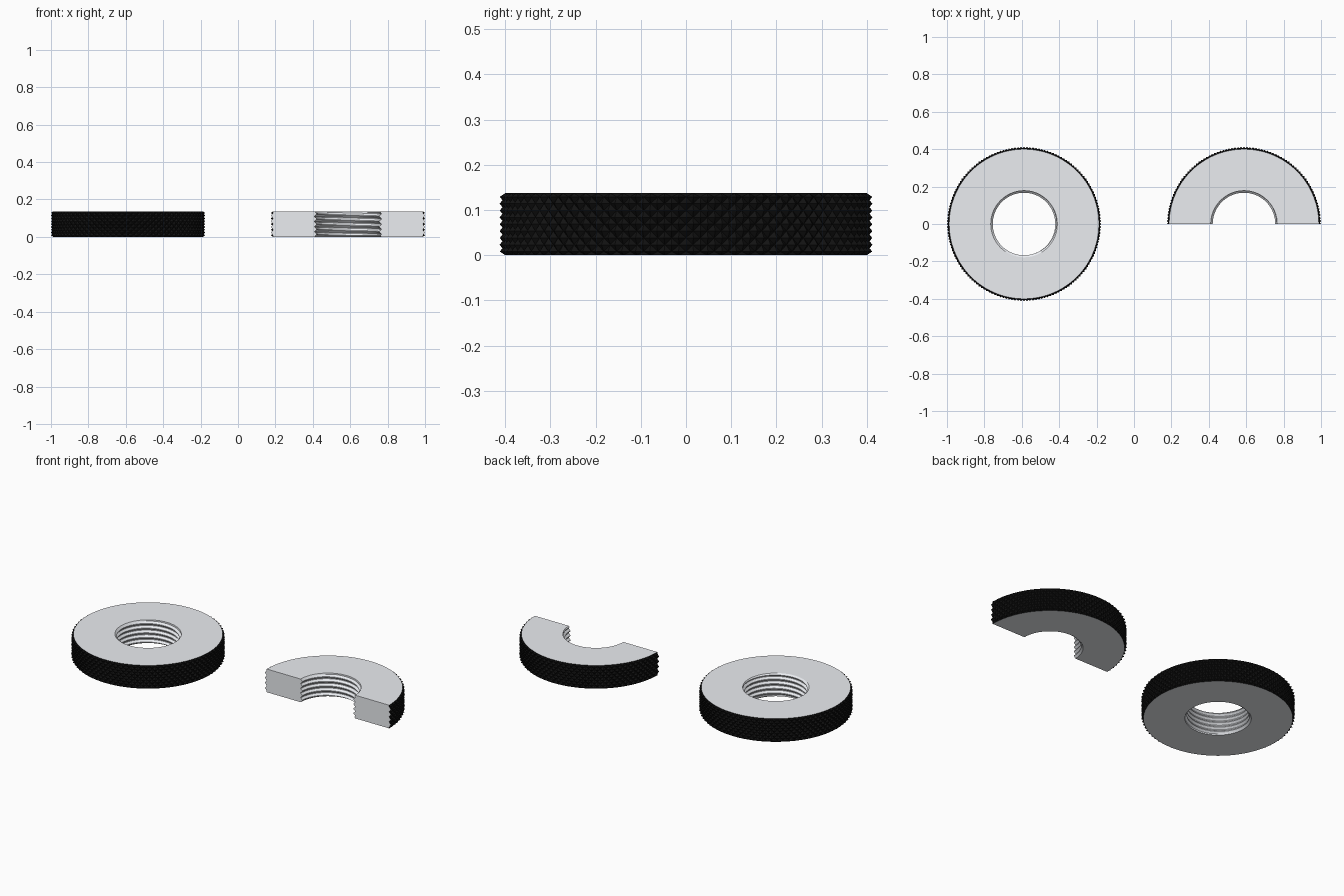
import bpy, bmesh
from math import cos, sin, tau, pi

if "Cube" in bpy.data.objects:
    bpy.data.objects.remove(bpy.data.objects["Cube"])

H = 0.137                       # thickness
R_PEAK, R_VALLEY, R_FACE = 0.412, 0.400, 0.40
R_ROOT, R_CREST = 0.178, 0.167  # internal thread radii
PITCH, BEVEL = 0.0274, 0.007
COLS, ROWS = 160, 8             # knurl grid on a full turn


def material(name, color):
    m = bpy.data.materials.new(name)
    m.diffuse_color = color
    m.use_nodes = True
    m.node_tree.nodes["Principled BSDF"].inputs["Base Color"].default_value = m.diffuse_color
    return m


STEEL = material("steel", (0.83, 0.85, 0.885, 1))
BLACK = material("black_grip", (0.006, 0.006, 0.006, 1))


def thread_radius(z, a):
    """Trapezoid thread profile, following a right-hand helix."""
    p = (z / PITCH - a / tau) % 1
    t = min(1, max(0, (abs(p - 0.5) * 2 - 0.125) / 0.75))
    return R_ROOT + (R_CREST - R_ROOT) * t


def knurled_nut(name, x, turn):
    bm = bmesh.new()
    n = round(COLS * turn / tau)

    def vert(r, a, z):
        return bm.verts.new((r * cos(a), r * sin(a), z))

    # Knurled black rim: alternating peaks and valleys between two plain circles
    rim = []
    for i in range(n + 1):
        a = turn * i / n
        col = [vert(R_FACE, a, 0)]
        for j in range(ROWS + 1):
            r = R_PEAK if (i + j) % 2 else R_VALLEY
            col.append(vert(r, a, 0.008 + (H - 0.016) * j / ROWS))
        rim.append(col + [vert(R_FACE, a, H)])
    for i in range(n):
        for j in range(ROWS + 2):
            q = [rim[i][j], rim[i + 1][j], rim[i + 1][j + 1], rim[i][j + 1]]
            if (i + j) % 2 == 0:    # split each quad along its groove
                q = q[1:] + q[:1]
            bm.faces.new((q[0], q[1], q[2])).material_index = 1
            bm.faces.new((q[0], q[2], q[3])).material_index = 1

    # Threaded bore: rows follow the helix and are clamped at the lead-in bevels
    bore = []
    marks = (0.0625, 0.4375, 0.5625, 0.9375)
    for i in range(n + 1):
        a = turn * i / n
        col = [vert(R_ROOT, a, 0)]
        for k in range(-1, 6):
            for m in marks:
                z = min(H - BEVEL, max(BEVEL, PITCH * (k + m + a / tau)))
                col.append(vert(thread_radius(z, a), a, z))
        bore.append(col + [vert(R_ROOT, a, H)])
    for c, d in zip(bore, bore[1:]):
        for j in range(len(c) - 1):
            bm.faces.new((c[j], c[j + 1], d[j + 1], d[j]))

    # Flat ring faces, top and bottom
    for i in range(n):
        for e in (0, -1):
            bm.faces.new((bore[i][e], rim[i][e], rim[i + 1][e], bore[i + 1][e]))

    bmesh.ops.remove_doubles(bm, verts=bm.verts, dist=1e-5)
    bmesh.ops.dissolve_degenerate(bm, edges=bm.edges, dist=1e-6)
    # Section faces where the sweep stops short of a full turn
    ends = bmesh.ops.holes_fill(
        bm, edges=[e for e in bm.edges if e.is_boundary], sides=0)
    for f in ends["faces"]:
        f.material_index = 0
    bmesh.ops.recalc_face_normals(bm, faces=bm.faces)

    mesh = bpy.data.meshes.new(name)
    bm.to_mesh(mesh)
    bm.free()
    mesh.materials.append(STEEL)
    mesh.materials.append(BLACK)
    ob = bpy.data.objects.new(name, mesh)
    ob.location.x = x
    bpy.context.collection.objects.link(ob)
    bpy.ops.object.select_all(action='DESELECT')
    ob.select_set(True)
    bpy.context.view_layer.objects.active = ob
    bpy.ops.object.shade_smooth_by_angle(angle=0.45)


knurled_nut("knurled_nut", -0.588, tau)
knurled_nut("knurled_nut_half_section", 0.588, pi)
